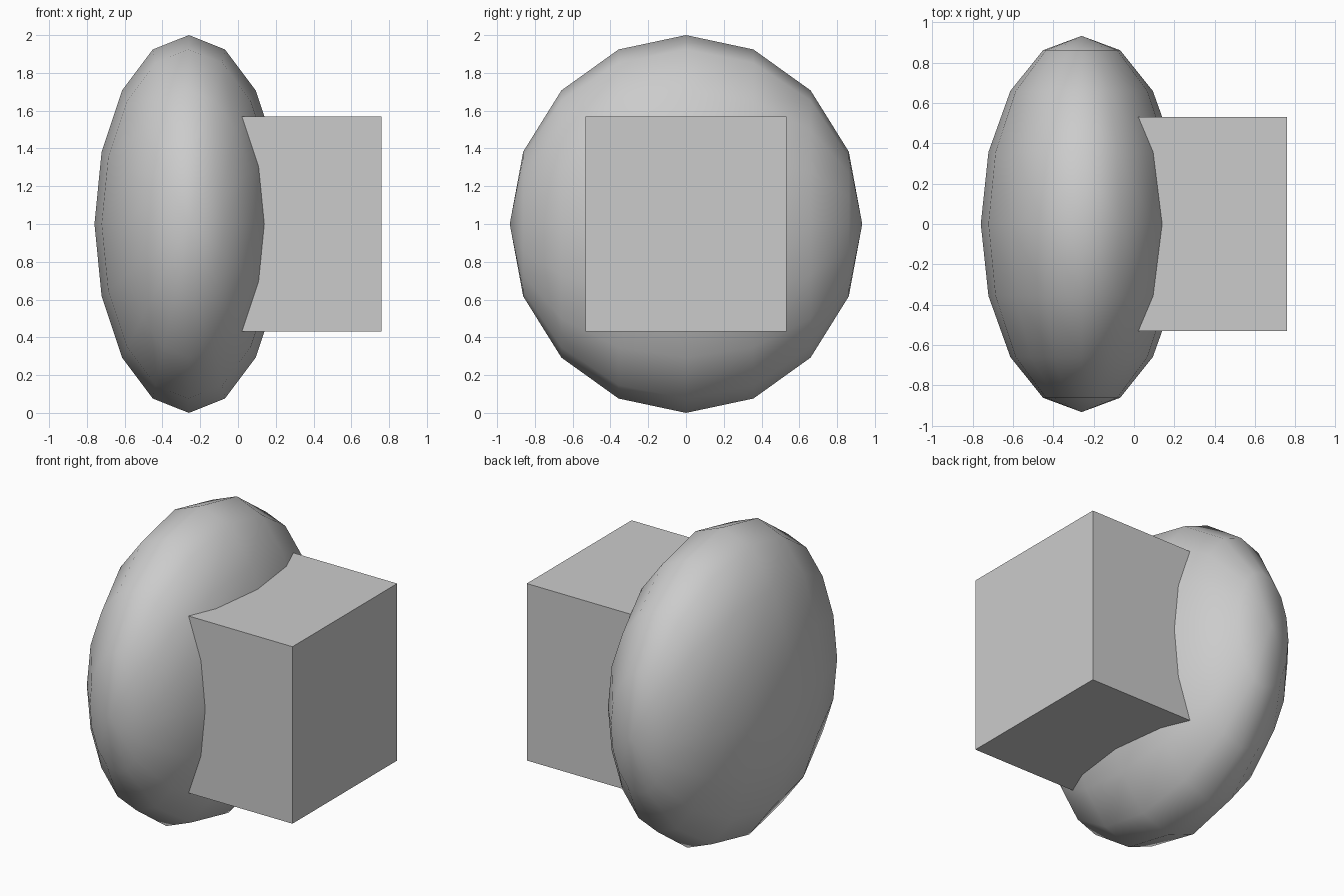
import bpy, math

if "Cube" in bpy.data.objects:
    bpy.data.objects.remove(bpy.data.objects["Cube"])

# Smooth flattened ellipsoid, 16 sides, poles along y
bpy.ops.mesh.primitive_uv_sphere_add(segments=16, ring_count=8, radius=1)
disc = bpy.context.object
disc.name = "rounded_disc"
disc.rotation_euler = (math.pi / 2, 0, 0)
bpy.ops.object.transform_apply(location=False, rotation=True, scale=False)
disc.scale = (0.5, 0.933, 1.0)
disc.location = (-0.26, 0, 1.0)
bpy.ops.object.transform_apply(location=False, rotation=False, scale=True)
bpy.ops.object.shade_smooth()

# Flat-faced block, its inner end buried in the disc
x0, x1 = -0.2, 0.76
bpy.ops.mesh.primitive_cube_add(size=1, location=((x0 + x1) / 2, 0, 1.0))
block = bpy.context.object
block.name = "side_block"
block.scale = (x1 - x0, 1.064, 1.138)
bpy.ops.object.transform_apply(location=False, rotation=False, scale=True)
